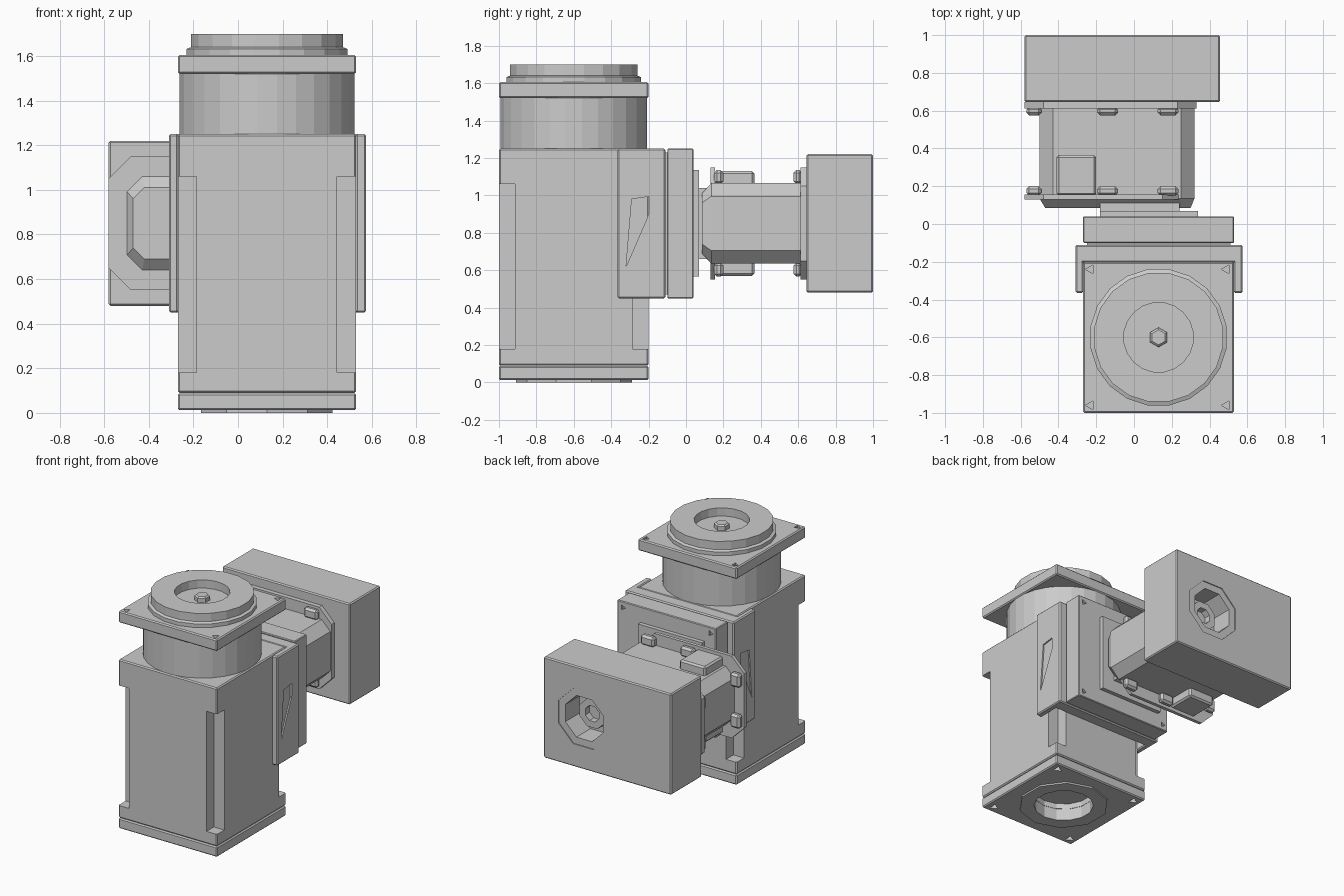
import bpy, bmesh, math
from mathutils import Matrix, Vector

if "Cube" in bpy.data.objects:
    bpy.data.objects.remove(bpy.data.objects["Cube"])

CX, CY, MZ = 0.13, -0.60, 0.85     # main axis and drive height


def finish(name, bm):
    bmesh.ops.recalc_face_normals(bm, faces=bm.faces[:])
    me = bpy.data.meshes.new(name)
    bm.to_mesh(me)
    bm.free()
    ob = bpy.data.objects.new(name, me)
    bpy.context.collection.objects.link(ob)
    return ob


def box(name, x0, x1, y0, y1, z0, z1, bevel=0.0):
    bm = bmesh.new()
    bmesh.ops.create_cube(bm, size=1)
    for v in bm.verts:
        v.co = Vector(((x0 + x1) / 2 + v.co.x * (x1 - x0),
                       (y0 + y1) / 2 + v.co.y * (y1 - y0),
                       (z0 + z1) / 2 + v.co.z * (z1 - z0)))
    if bevel:
        bmesh.ops.bevel(bm, geom=bm.edges[:], offset=bevel, segments=1,
                        affect='EDGES', profile=0.5)
    return finish(name, bm)


def loft(name, rings):
    """Join closed rings of equal length and cap both ends."""
    bm = bmesh.new()
    vs = [[bm.verts.new(p) for p in r] for r in rings]
    n = len(vs[0])
    for a, b in zip(vs, vs[1:]):
        for i in range(n):
            j = (i + 1) % n
            bm.faces.new((a[i], a[j], b[j], b[i]))
    bm.faces.new(vs[0])
    bm.faces.new(vs[-1])
    return finish(name, bm)


def lathe(name, profile, n, center, axis='Z', turn=0.5):
    """Stack of n-sided rings (radius, position) along an axis."""
    rings = []
    for r, t in profile:
        ring = []
        for i in range(n):
            a = 2 * math.pi * (i + turn) / n
            c, s = r * math.cos(a), r * math.sin(a)
            u, v = center
            ring.append((u + c, v + s, t) if axis == 'Z' else (u + c, t, v + s))
        rings.append(ring)
    return loft(name, rings)


def chamfered(x0, x1, z0, z1, c, y):
    return [(x0 + c, y, z0), (x1 - c, y, z0), (x1, y, z0 + c), (x1, y, z1 - c),
            (x1 - c, y, z1), (x0 + c, y, z1), (x0, y, z1 - c), (x0, y, z0 + c)]


def cut(ob, *cutters):
    for c in cutters:
        m = ob.modifiers.new('cut', 'BOOLEAN')
        m.operation, m.object, m.solver = 'DIFFERENCE', c, 'EXACT'
    dg = bpy.context.evaluated_depsgraph_get()
    dg.update()
    me = bpy.data.meshes.new_from_object(ob.evaluated_get(dg))
    ob.modifiers.clear()
    ob.data = me
    for c in cutters:
        bpy.data.objects.remove(c)


def corners(d):
    return [(CX + sx * d, CY + sy * d) for sx in (-1, 1) for sy in (-1, 1)]


X0, X1, Y0, Y1 = CX - 0.4, CX + 0.4, CY - 0.4, CY + 0.4

# Gearbox body with long corner notches
body = box('gearbox_body', X0, X1, Y0, Y1, 0.09, 1.25, 0.008)
notches = []
for x, y in corners(0.4):
    w = 0.085
    sx, sy = (1 if x > CX else -1), (1 if y > CY else -1)
    outer, inner = 0.05, -w
    ring = lambda z, d: [(x + sx * a, y + sy * b, z) for a, b in
                         ((outer, outer), (d, outer), (d, d), (outer, d))]
    notches.append(loft('notch', [ring(0.18, inner), ring(1.06, inner), ring(1.02, 0.03)][:2]))
bore = lathe('bore', [(0.205, -0.1), (0.205, 0.13)], 14, (CX, CY))
cut(body, *notches, bore)

# Base cover, with a low ring around the bore
base = box('base_cover', X0, X1, Y0, Y1, 0.012, 0.088, 0.008)
cut(base, lathe('bore', [(0.205, -0.1), (0.205, 0.2)], 14, (CX, CY)),
    *[lathe('hole', [(0.035, -0.1), (0.035, 0.05)], 3, c) for c in corners(0.34)])
ring = lathe('base_ring', [(0.31, 0.0), (0.31, 0.02)], 10, (CX, CY))
cut(ring, lathe('bore', [(0.205, -0.1), (0.205, 0.2)], 14, (CX, CY)))

# Round neck, output flange and shaft head
lathe('output_neck', [(0.395, 1.24), (0.395, 1.53)], 28, (CX, CY))
flange = box('output_flange', X0, X1, Y0, Y1, 1.52, 1.605, 0.008)
cut(flange, *[lathe('hole', [(0.027, 1.56), (0.027, 1.7)], 3, c) for c in corners(0.36)])
lathe('output_head', [(0.365, 1.60), (0.365, 1.632), (0.345, 1.64), (0.345, 1.70),
                      (0.185, 1.70), (0.185, 1.64), (0.06, 1.64)], 20, (CX, CY))
lathe('output_shaft', [(0.052, 1.63), (0.052, 1.67), (0.04, 1.68)], 6, (CX, CY))

# Clamp bracket gripping the back of the body
box('bracket_back', -0.31, 0.575, -0.205, -0.11, 0.45, 1.25, 0.008)
for side, x0, x1 in (('left', -0.31, -0.268), ('right', 0.528, 0.575)):
    arm = box('bracket_arm_' + side, x0, x1, -0.365, -0.11, 0.45, 1.25, 0.008)
    xo = x0 if side == 'left' else x1
    tri = [(-0.29, 0.98), (-0.155, 1.0), (-0.32, 0.62)]
    cut(arm, loft('groove', [[(xo + d, y, z) for y, z in tri] for d in (-0.01, 0.01)]))

# Adapter plates between bracket and drive
box('adapter_spacer', -0.25, 0.51, -0.115, -0.095, 0.47, 1.23)
adapter = box('adapter_plate', X0, X1, -0.10, 0.04, 0.45, 1.25, 0.005)
cut(adapter, *[lathe('hole', [(0.022, 0.02), (0.022, 0.08)], 3,
                     (CX + sx * 0.355, MZ + sz * 0.355), 'Y')
               for sx in (-1, 1) for sz in (-1, 1)])
box('adapter_pad', -0.18, 0.34, 0.03, 0.07, 0.565, 1.135)
box('drive_collar', -0.18, 0.24, 0.06, 0.135, 0.66, 1.04)

# Drive housing with tapered front
loft('drive_housing', [chamfered(-0.47, 0.30, 0.69, 1.01, 0.05, 0.085),
                       chamfered(-0.50, 0.32, 0.635, 1.065, 0.07, 0.135),
                       chamfered(-0.50, 0.32, 0.635, 1.065, 0.07, 0.65)])

# Drive end flanges and their screw lugs
for name, x1, y0, y1, l0, l1 in (('front', 0.25, 0.13, 0.155, 0.15, 0.20),
                                 ('rear', 0.33, 0.612, 0.646, 0.575, 0.62)):
    loft('drive_flange_' + name, [chamfered(-0.58, x1, 0.55, 1.15, 0.10, y)
                                  for y in (y0, y1)])
    for s in (-1, 1):
        for i, x in enumerate((-0.14, 0.18)):
            z0, z1 = sorted((MZ + s * 0.21, MZ + s * 0.285))
            box(f'{name}_lug_{i}_{s}', x - 0.055, x + 0.055, l0, l1, z0, z1, 0.015)
        box(f'{name}_side_lug_{s}', -0.57, -0.49, l0, l1,
            MZ + s * 0.15 - 0.05, MZ + s * 0.15 + 0.05, 0.015)

# Connector blocks on the drive, above and below
for part, s in (('upper', 1), ('lower', -1)):
    z0, z1 = sorted((MZ + s * 0.2, MZ + s * 0.28))
    box('connector_' + part, -0.41, -0.20, 0.15, 0.365, z0, z1, 0.012)

# Motor mounting block with stepped bore
mount = box('motor_mount_block', -0.58, 0.455, 0.645, 1.0, 0.48, 1.22, 0.008)
cut(mount, lathe('bore', [(0.165, 0.83), (0.165, 1.1)], 8, (CX, MZ), 'Y'),
    lathe('step', [(0.22, 0.993), (0.22, 1.1)], 8, (CX, MZ), 'Y'))
hub = lathe('motor_coupling', [(0.11, 0.82), (0.11, 0.90)], 8, (CX, MZ), 'Y')
cut(hub, lathe('hub_hole', [(0.06, 0.85), (0.06, 1.0)], 8, (CX, MZ), 'Y'))
